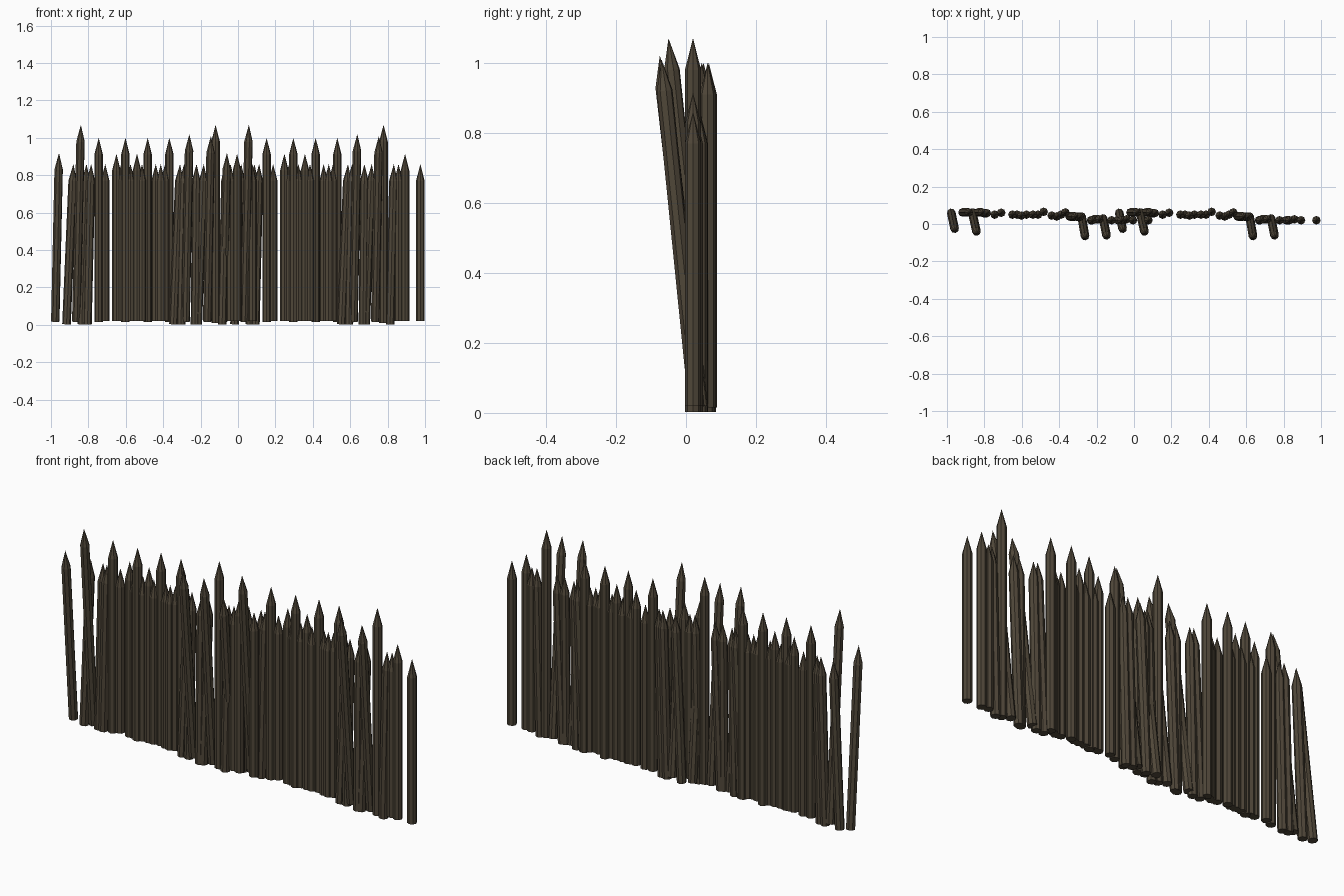
import bpy, bmesh
from mathutils import Vector, Matrix

cube = bpy.data.objects.get("Cube")
if cube:
    bpy.data.objects.remove(cube, do_unlink=True)

RADIUS = 0.023
POINT = 0.09
SIDES = 8
SPACING = 0.898

wood = bpy.data.materials.new("weathered_wood")
wood.use_nodes = True
colour = (0.08, 0.063, 0.041, 1)
wood.diffuse_color = colour
shader = wood.node_tree.nodes["Principled BSDF"]
shader.inputs["Base Color"].default_value = colour
shader.inputs["Roughness"].default_value = 0.9


def stake(name, base, tip):
    """Faceted post with a sharpened end, running from base to tip."""
    base, tip = Vector(base), Vector(tip)
    axis = tip - base
    length = axis.length
    bm = bmesh.new()
    shaft = length - POINT
    bmesh.ops.create_cone(bm, cap_ends=True, segments=SIDES, radius1=RADIUS,
                          radius2=RADIUS, depth=shaft,
                          matrix=Matrix.Translation((0, 0, shaft / 2)))
    # sharpen the upper cap into a point
    top = max(bm.faces, key=lambda f: f.calc_center_median().z)
    apex = bmesh.ops.poke(bm, faces=[top])["verts"][0]
    apex.co.z = length
    mesh = bpy.data.meshes.new(name)
    bm.to_mesh(mesh)
    bm.free()
    mesh.materials.append(wood)
    obj = bpy.data.objects.new(name, mesh)
    turn = axis.to_track_quat('Z', 'Y').to_matrix().to_4x4()
    obj.matrix_world = Matrix.Translation(base) @ turn
    bpy.context.collection.objects.link(obj)


# Upright stakes by size: tip height, foot height, then (x, y) of each
uprights = {
    "tall_stake": (1.07, 0.01, [(-.12, .02)]),
    "long_stake": (1.0, 0.015, [(-.745, .05), (-.602, .045), (-.483, .065),
                                (-.367, .062)]),
    "medium_stake": (0.915, 0.02, [(-.65, .05), (-.54, .05), (-.005, .02)]),
    "short_stake": (0.86, 0.02, [(-.71, .06), (-.625, .05), (-.575, .05),
                                 (-.513, .05), (-.44, .045), (-.413, .04),
                                 (-.39, .05), (-.04, .025), (.077, .02)]),
}

# Short stakes tilted along the wall: foot x, tip x, y
crooked = [(-.917, -.88, .062), (-.835, -.81, .062), (-.805, -.785, .058),
           (-.345, -.31, .04), (-.305, -.288, .038), (-.23, -.222, .02),
           (-.215, -.183, .025), (-.085, -.065, .02)]

# Stakes tipped out to the front: foot x, foot y, tip x, tip y, tip z
leaning = [(-.977, .06, -.957, -.035, .92), (-.865, .062, -.84, -.05, 1.07),
           (-.28, .04, -.26, -.075, 1.02), (-.165, .03, -.145, -.07, 1.01)]

# Two identical wall sections side by side
for side, shift in (("right", 0), ("left", SPACING)):
    for kind, (height, foot, places) in uprights.items():
        for i, (x, y) in enumerate(places):
            stake(f"{side}_{kind}_{i}", (x + shift, y, foot),
                  (x + shift, y, height))
    for i, (x0, x1, y) in enumerate(crooked):
        stake(f"{side}_crooked_stake_{i}", (x0 + shift, y, 0.003),
              (x1 + shift, y, 0.86))
    for i, (x0, y0, x1, y1, z) in enumerate(leaning):
        stake(f"{side}_leaning_stake_{i}", (x0 + shift, y0, 0.018),
              (x1 + shift, y1, z))
